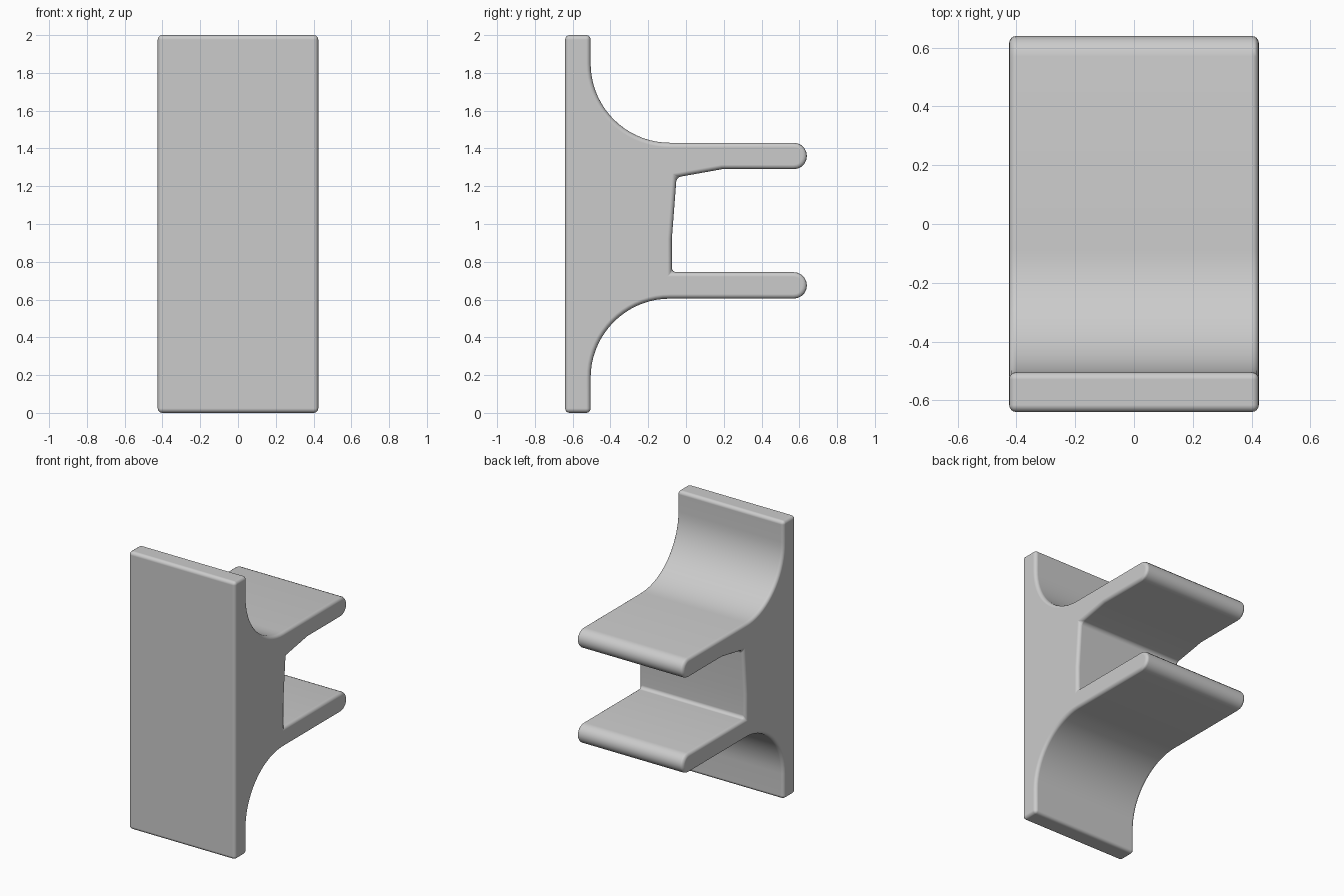
import bpy
import bmesh
from math import sin, cos, radians

cube = bpy.data.objects.get("Cube")
if cube:
    bpy.data.objects.remove(cube, do_unlink=True)

HALF_WIDTH = 0.425
EDGE = 0.024


def arc(cy, cz, r, start, end, steps):
    """Points of a circular arc in the side plane."""
    angles = [radians(start + (end - start) * i / steps) for i in range(steps + 1)]
    return [(cy + r * cos(a), cz + r * sin(a)) for a in angles]


# Side profile: wall plate, two coved shoulders and two round-ended prongs
profile = [(-0.64, 0), (-0.505, 0)]
profile += arc(-0.085, 0.185, 0.42, 180, 90, 18)       # lower cove
profile += arc(0.57, 0.675, 0.07, -90, 90, 10)         # lower prong tip
profile += [(-0.075, 0.745), (-0.075, 0.92), (-0.05, 1.247), (0.19, 1.29)]
profile += arc(0.57, 1.36, 0.07, -90, 90, 10)          # upper prong tip
profile += arc(-0.085, 1.85, 0.42, 270, 180, 18)       # upper cove
profile += [(-0.505, 2), (-0.64, 2)]

# Extrude the profile across the width
bm = bmesh.new()
face = bm.faces.new([bm.verts.new((-HALF_WIDTH, y, z)) for y, z in profile])
result = bmesh.ops.extrude_face_region(bm, geom=[face])
moved = [v for v in result["geom"] if isinstance(v, bmesh.types.BMVert)]
bmesh.ops.translate(bm, verts=moved, vec=(2 * HALF_WIDTH, 0, 0))
bmesh.ops.recalc_face_normals(bm, faces=bm.faces)
mesh = bpy.data.meshes.new("bracket")
bm.to_mesh(mesh)
bm.free()

bracket = bpy.data.objects.new("bracket", mesh)
bpy.context.collection.objects.link(bracket)

# Plain grey finish
grey = bpy.data.materials.new("plain_grey")
grey.use_nodes = True
colour = (0.6, 0.6, 0.6, 1)
grey.diffuse_color = colour
grey.node_tree.nodes["Principled BSDF"].inputs["Base Color"].default_value = colour
mesh.materials.append(grey)

# Smooth shading with softly rounded edges
for polygon in mesh.polygons:
    polygon.use_smooth = True
bevel = bracket.modifiers.new("rounded_edges", "BEVEL")
bevel.width = EDGE
bevel.segments = 4
bevel.limit_method = "ANGLE"
bevel.angle_limit = radians(35)
bevel.use_clamp_overlap = False
bevel.harden_normals = True
